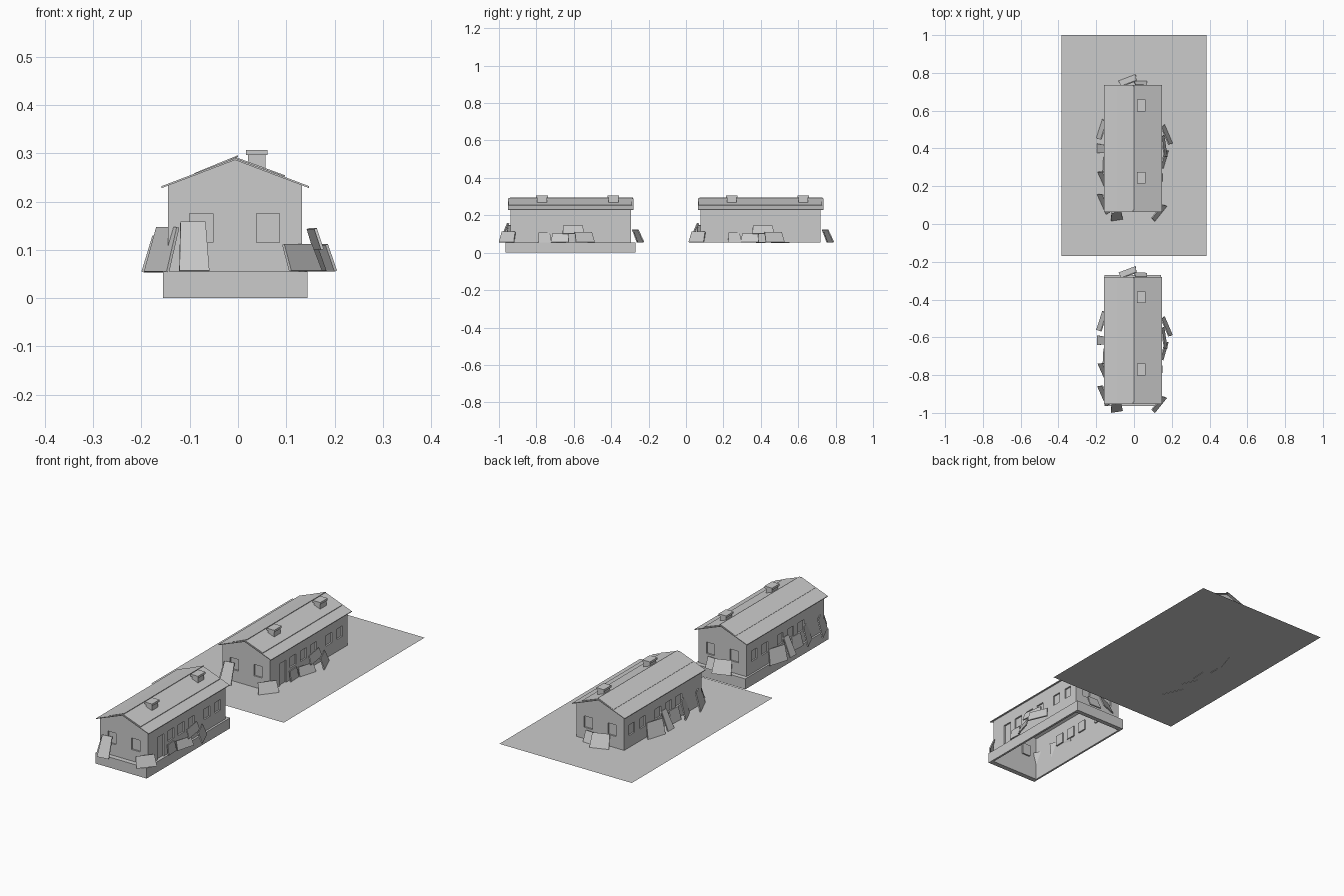
import bpy
from mathutils import Vector

if "Cube" in bpy.data.objects:
    bpy.data.objects.remove(bpy.data.objects["Cube"])

grey = bpy.data.materials.new("light grey")
grey.diffuse_color = (0.6, 0.6, 0.6, 1)
grey.use_nodes = True
grey.node_tree.nodes["Principled BSDF"].inputs["Base Color"].default_value = grey.diffuse_color

CX, Z0, ZE, ZR = -0.006, 0.055, 0.236, 0.288   # centre line, floor, wall top, ridge
X0, X1, Y0, Y1 = -0.145, 0.133, -0.938, -0.295  # wall outline of the front house


def make(name, verts, faces):
    me = bpy.data.meshes.new(name)
    me.from_pydata([tuple(v) for v in verts], [], faces)
    me.materials.append(grey)
    me.update()
    ob = bpy.data.objects.new(name, me)
    bpy.context.collection.objects.link(ob)
    return ob


BOX = [(3, 2, 1, 0), (4, 5, 6, 7), (0, 1, 5, 4), (1, 2, 6, 5), (2, 3, 7, 6), (3, 0, 4, 7)]


def box(name, x0, x1, y0, y1, z0, z1):
    return make(name, [(x, y, z) for z in (z0, z1)
                       for x, y in ((x0, y0), (x1, y0), (x1, y1), (x0, y1))], BOX)


def wall(name, start, end, holes, gable=False):
    """Wall seen from outside, left to right, with recessed windows and doors."""
    a, b = Vector((*start, 0)), Vector((*end, 0))
    u = (b - a).normalized()
    inward = Vector((0, 0, 1)).cross(u)
    us = sorted({0, (b - a).length} | {h[0] for h in holes} | {h[1] for h in holes})
    zs = sorted({Z0, ZE} | {h[2] for h in holes} | {h[3] for h in holes})
    verts, faces = [], []

    def quad(pts):
        n = len(verts)
        verts.extend(a + u * s + Vector((0, 0, z)) + inward * d for s, z, d in pts)
        faces.append(tuple(range(n, n + len(pts))))

    for s0, s1 in zip(us, us[1:]):
        for z0, z1 in zip(zs, zs[1:]):
            ms, mz = (s0 + s1) / 2, (z0 + z1) / 2
            if not any(h[0] < ms < h[1] and h[2] < mz < h[3] for h in holes):
                quad([(s0, z0, 0), (s1, z0, 0), (s1, z1, 0), (s0, z1, 0)])
    for s0, s1, z0, z1 in holes:
        c = [(s0, z0), (s1, z0), (s1, z1), (s0, z1)]
        for p, q in zip(c, c[1:] + c[:1]):
            quad([(*p, 0), (*q, 0), (*q, 0.008), (*p, 0.008)])
        quad([(*p, 0.008) for p in c])
    if gable:
        L = (b - a).length
        quad([(0, ZE, 0), (L, ZE, 0), (L / 2, ZR - 0.002, 0)])
    make(name, verts, faces)


def slab(name, xa, za, xb, zb, y0, y1, t=0.004):
    """Sloping roof sheet."""
    make(name, [(x, y, z - d) for d in (t, 0)
                for x, y, z in ((xa, y0, za), (xb, y0, zb), (xb, y1, zb), (xa, y1, za))], BOX)


def board(name, a, b, top, z0, z1, dy, skew=0.0, t=0.006):
    """Leaning panel: bottom edge a-b, its top edge moved by top."""
    a, b = Vector((*a, z0)), Vector((*b, z0))
    up = Vector((*top, z1 - z0))
    e = (b - a).normalized()
    n = e.cross(up).normalized() * t
    pts = [a, b, b + up - e * skew, a + up + e * skew * 0.3]
    ob = make(name, [p + Vector((0, dy, 0)) for p in pts] +
              [p + n + Vector((0, dy, 0)) for p in pts], BOX)
    return ob


# name, bottom start, bottom end, top shift, z low, z high
BOARDS = [
    ("front_board_tall", (-0.122, -0.994), (-0.06, -0.985), (0.0, 0.042), Z0, 0.156),
    ("front_corner_board", (0.106, -0.998), (0.17, -0.918), (-0.016, 0.014), Z0, 0.11),
    ("left_board_1", (-0.148, -0.965), (-0.195, -0.86), (0.022, 0.01), Z0, 0.147),
    ("left_board_2", (-0.155, -0.825), (-0.193, -0.74), (0.022, 0.008), Z0, 0.147),
    ("left_board_3", (-0.166, -0.74), (-0.162, -0.66), (0.016, 0.0), Z0, 0.12),
    ("left_board_4", (-0.195, -0.64), (-0.195, -0.59), (0.045, 0.0), Z0, 0.147),
    ("left_board_5", (-0.2, -0.56), (-0.168, -0.46), (0.022, -0.01), Z0, 0.13),
    ("right_board_1", (0.146, -0.79), (0.142, -0.72), (-0.008, 0.0), Z0, 0.108),
    ("right_board_2", (0.15, -0.72), (0.178, -0.625), (-0.014, 0.004), Z0, 0.1),
    ("right_board_3", (0.172, -0.66), (0.155, -0.545), (-0.014, 0.0), 0.1, 0.143),
    ("right_board_4", (0.2, -0.59), (0.157, -0.49), (-0.018, -0.008), Z0, 0.11),
    ("back_board_1", (0.01, -0.228), (-0.08, -0.262), (0.006, -0.03), Z0, 0.122),
    ("back_board_2", (0.07, -0.264), (0.0, -0.262), (0.0, -0.02), Z0, 0.11),
]


def house(tag, dy):
    y0, y1 = Y0 + dy, Y1 + dy
    win = [(-0.773, -0.722), (-0.687, -0.636), (-0.6, -0.552), (-0.472, -0.424), (-0.382, -0.336)]
    right = [(a - Y0, b - Y0, 0.118, 0.173) for a, b in win]
    left = [(Y1 - b, Y1 - a, 0.118, 0.173) for a, b in win]
    door = [(-0.857 - Y0, -0.805 - Y0, Z0, 0.172)]
    ends = [(0.045, 0.093, 0.115, 0.175), (0.183, 0.231, 0.115, 0.175)]
    wall(tag + "_front_wall", (X0, y0), (X1, y0), ends, True)
    wall(tag + "_back_wall", (X1, y1), (X0, y1), ends, True)
    wall(tag + "_right_wall", (X1, y0), (X1, y1), right + door)
    wall(tag + "_left_wall", (X0, y1), (X0, y0), left)
    # roof sheets with loose upper layers along the ridge
    r0, r1 = -0.952 + dy, -0.28 + dy
    slab(tag + "_roof_left", -0.158, 0.232, CX, 0.29, r0, r1)
    slab(tag + "_roof_right", CX, 0.29, 0.147, 0.232, r0, r1)
    slab(tag + "_ridge_sheet_left", -0.09, 0.259, 0.0, 0.296, r0 + 0.01, r1 - 0.004, 0.003)
    slab(tag + "_ridge_sheet_right", CX, 0.2925, 0.097, 0.2545, r0 + 0.004, r1 - 0.008, 0.003)
    # chimneys with caps
    for i, cy in enumerate((-0.77, -0.388)):
        cy += dy
        box(f"{tag}_chimney_{i}", 0.021, 0.057, cy - 0.026, cy + 0.026, 0.25, 0.297)
        box(f"{tag}_chimney_cap_{i}", 0.017, 0.061, cy - 0.031, cy + 0.031, 0.296, 0.307)
    # panels leaning around the walls
    for n, a, b, top, z0, z1 in BOARDS:
        board(f"{tag}_{n}", a, b, top, z0, z1, dy, 0.008)


house("front_house", 0)
house("rear_house", 1.015)

# foundation: open ring under the front house
outer = [(-0.155, -0.964), (0.144, -0.964), (0.144, -0.271), (-0.155, -0.271)]
inner = [(X0, Y0), (X1, Y0), (X1, Y1), (X0, Y1)]
verts = [(x, y, z) for ring in (outer, inner) for z in (0, Z0) for x, y in ring]
faces = []
for i in range(4):
    j = (i + 1) % 4
    faces += [(i, j, 4 + j, 4 + i), (4 + i, 4 + j, 12 + j, 12 + i),
              (12 + i, 12 + j, 8 + j, 8 + i), (8 + i, 8 + j, j, i)]
make("foundation", verts, faces)

# flat plot under the rear house
make("ground_plot", [(-0.385, -0.17, Z0), (0.385, -0.17, Z0), (0.385, 1, Z0), (-0.385, 1, Z0)],
     [(0, 1, 2, 3)])
